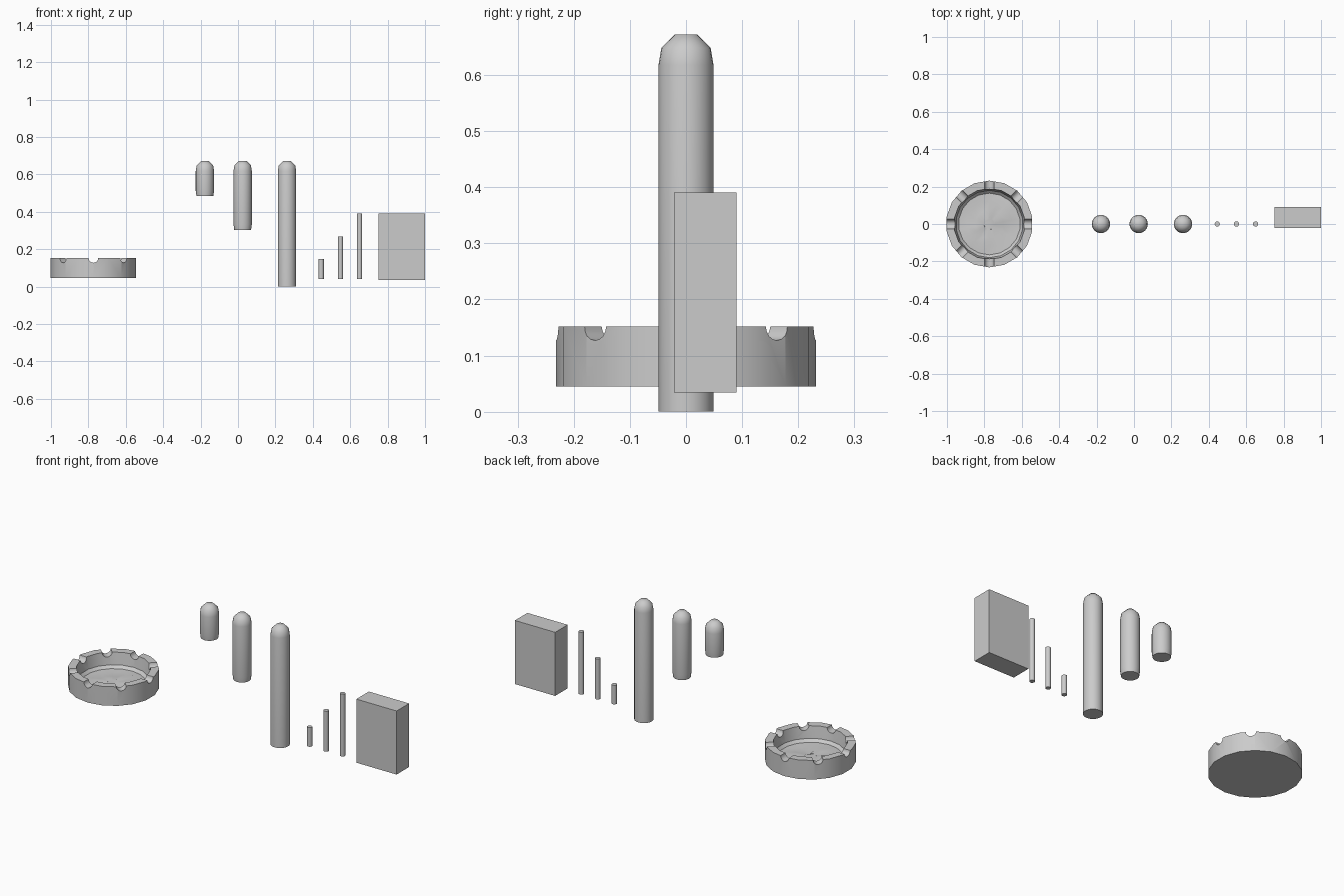
import bpy, bmesh, math, random
from mathutils import Matrix

random.seed(4)
cube = bpy.data.objects.get("Cube")
if cube:
    bpy.data.objects.remove(cube, do_unlink=True)

GREY = (0.6, 0.6, 0.6, 1.0)
grey = bpy.data.materials.new("plain_grey")
grey.use_nodes = True
grey.diffuse_color = GREY
grey.node_tree.nodes["Principled BSDF"].inputs["Base Color"].default_value = GREY


def add_object(name, bm, location=(0, 0, 0)):
    bmesh.ops.recalc_face_normals(bm, faces=bm.faces)
    mesh = bpy.data.meshes.new(name)
    bm.to_mesh(mesh)
    bm.free()
    mesh.materials.append(grey)
    obj = bpy.data.objects.new(name, mesh)
    obj.location = location
    bpy.context.collection.objects.link(obj)
    return obj


def lathe(profile, sides, turn=0.0):
    """Closed solid from (radius, height) rings, capped at both ends."""
    bm = bmesh.new()
    rings = []
    for radius, z in profile:
        angles = [turn + math.tau * i / sides for i in range(sides)]
        rings.append([bm.verts.new((radius * math.cos(a), radius * math.sin(a), z)) for a in angles])
    for low, high in zip(rings, rings[1:]):
        for i in range(sides):
            j = (i + 1) % sides
            bm.faces.new((low[i], low[j], high[j], high[i]))
    bm.faces.new(rings[0][::-1])
    bm.faces.new(rings[-1])
    return bm, rings


def smooth(obj, angle=35):
    bpy.ops.object.select_all(action="DESELECT")
    bpy.context.view_layer.objects.active = obj
    obj.select_set(True)
    bpy.ops.object.shade_smooth_by_angle(angle=math.radians(angle))


# Ashtray bowl: outer wall, flat rim, hollow and an uneven ashy floor
bowl_profile = [(0.232, 0.045), (0.232, 0.152), (0.19, 0.152), (0.18, 0.085),
                (0.165, 0.07), (0.12, 0.07), (0.075, 0.07), (0.03, 0.07)]
bm, rings = lathe(bowl_profile, 18, math.pi / 2)
for ring in rings[5:]:
    for vert in ring:
        vert.co.z += random.uniform(-0.005, 0.007)
ashtray = add_object("ashtray", bm, (-0.773, 0, 0))

# Eight rounded rests cut through the rim by four crossing rods
bm = bmesh.new()
for i in range(4):
    place = (Matrix.Translation((0, 0, 0.153)) @ Matrix.Rotation(i * math.pi / 4, 4, "Z")
             @ Matrix.Rotation(math.pi / 2, 4, "Y"))
    bmesh.ops.create_cone(bm, cap_ends=True, segments=16, radius1=0.026, radius2=0.026,
                          depth=0.6, matrix=place)
cutter = add_object("rest_cutter", bm, ashtray.location)
cutter.hide_render = True
cut = ashtray.modifiers.new("rests", "BOOLEAN")
cut.operation = "DIFFERENCE"
cut.solver = "EXACT"
cut.use_self = True
cut.object = cutter
bpy.context.view_layer.update()
bpy.context.view_layer.objects.active = ashtray
bpy.ops.object.modifier_apply(modifier=cut.name)
bpy.data.objects.remove(cutter, do_unlink=True)
smooth(ashtray)

# Cigars: rounded cap on top, open end cut at three lengths
for name, x, bottom, end_radius in (("cigar_short", -0.177, 0.483, 0.045),
                                    ("cigar_medium", 0.025, 0.303, 0.045),
                                    ("cigar_long", 0.262, 0.0, 0.049)):
    bm, _ = lathe([(end_radius, bottom), (0.049, bottom + 0.03), (0.049, 0.618),
                   (0.044, 0.648), (0.02, 0.672)], 24)
    smooth(add_object(name, bm, (x, 0, 0)), 50)

# Cigarettes: thin plain rods at three lengths
for name, x, top in (("cigarette_short", 0.445, 0.147),
                     ("cigarette_medium", 0.548, 0.267),
                     ("cigarette_long", 0.65, 0.39)):
    bm, _ = lathe([(0.014, 0.04), (0.014, top)], 16)
    smooth(add_object(name, bm, (x, 0, 0)))

# Pack: plain box
bm = bmesh.new()
bmesh.ops.create_cube(bm, size=1, matrix=Matrix.Diagonal((0.25, 0.111, 0.357, 1)))
add_object("pack", bm, (0.875, 0.0345, 0.2125))
